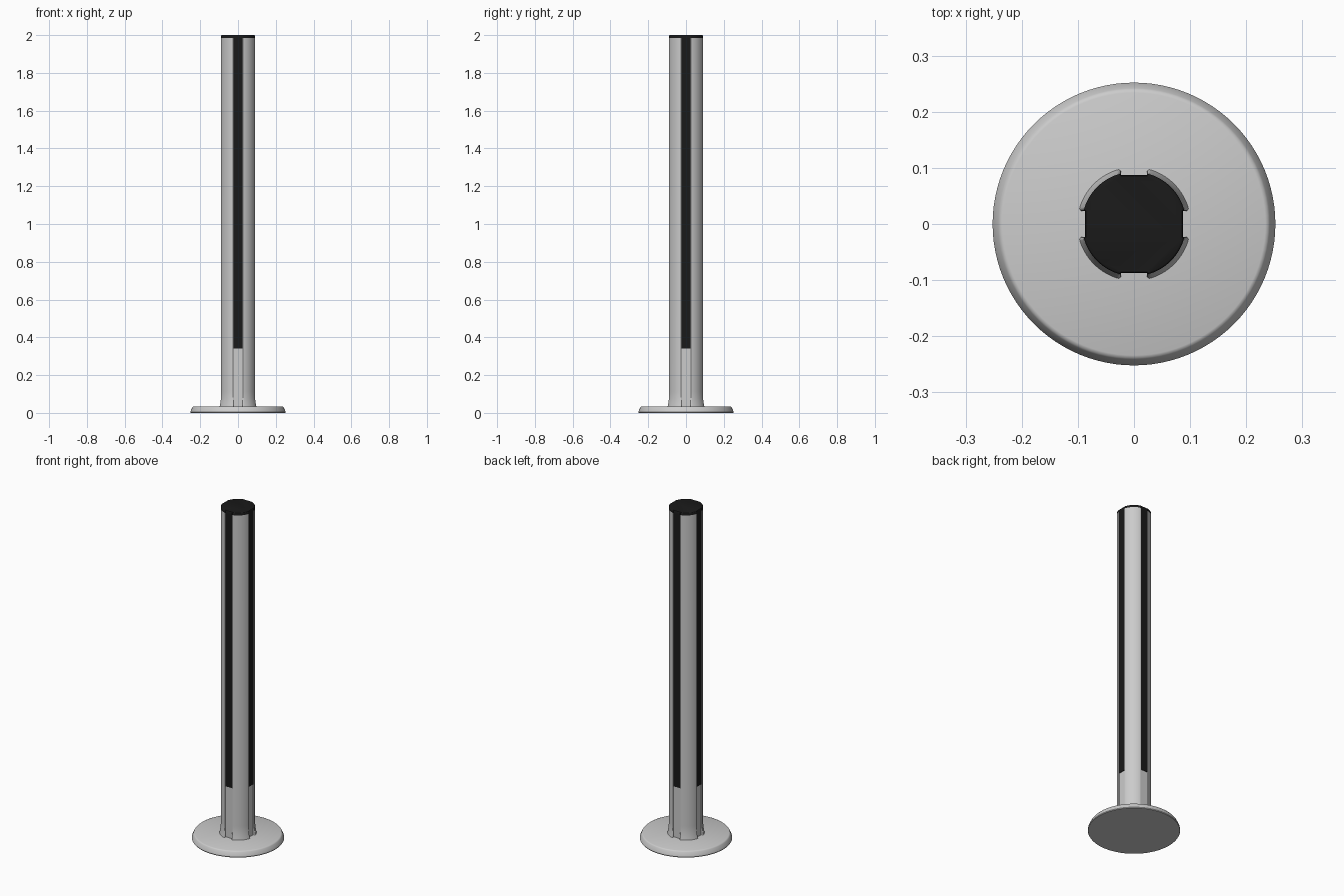
import bpy, bmesh, math

if "Cube" in bpy.data.objects:
    bpy.data.objects.remove(bpy.data.objects["Cube"])

black = bpy.data.materials.new("black")
black.diffuse_color = (0.01, 0.01, 0.01, 1)
black.use_nodes = True
black.node_tree.nodes["Principled BSDF"].inputs["Base Color"].default_value = black.diffuse_color

SLOT = 0.023    # half width of a slot
FLOOR = 0.085   # distance of the slot floor from the axis


def finish(name, bm, mat=None):
    bmesh.ops.recalc_face_normals(bm, faces=bm.faces)
    me = bpy.data.meshes.new(name)
    bm.to_mesh(me)
    bm.free()
    ob = bpy.data.objects.new(name, me)
    bpy.context.collection.objects.link(ob)
    if mat:
        me.materials.append(mat)
    bpy.ops.object.select_all(action='DESELECT')
    ob.select_set(True)
    bpy.context.view_layer.objects.active = ob
    bpy.ops.object.shade_smooth_by_angle(angle=math.radians(35))
    return ob


def section(r, floor=FLOOR, n=16):
    """Round outline with four slots on the axes and softened slot lips."""
    pts = []
    c = min(0.005, (r - floor) * 0.45)
    ctr = r - c
    a0 = math.asin((SLOT + c) / ctr)
    for q in range(4):
        quad = [(floor, SLOT)]
        cx, cy = ctr * math.cos(a0), ctr * math.sin(a0)
        for i in range(6):
            t = -math.pi / 2 + (a0 + math.pi / 2) * i / 5
            quad.append((cx + c * math.cos(t), cy + c * math.sin(t)))
        for i in range(1, n // 2 + 1):
            a = a0 + (math.pi / 4 - a0) * i / (n // 2)
            quad.append((r * math.cos(a), r * math.sin(a)))
        quad += [(y, x) for x, y in reversed(quad[:-1])]
        s, k = math.sin(q * math.pi / 2), math.cos(q * math.pi / 2)
        pts += [(x * k - y * s, x * s + y * k) for x, y in quad]
    return pts


def loft(name, levels, mat=None):
    bm = bmesh.new()
    rings = [[bm.verts.new((x, y, z)) for x, y in section(r, f)]
             for z, r, f in levels]
    for a, b in zip(rings, rings[1:]):
        for i in range(len(a)):
            j = (i + 1) % len(a)
            bm.faces.new((a[i], a[j], b[j], b[i]))
    bm.faces.new(rings[0])
    bm.faces.new(rings[-1])
    return finish(name, bm, mat)


def disc(name, profile, n=96):
    bm = bmesh.new()
    rings = [[bm.verts.new((r * math.cos(2 * math.pi * i / n),
                            r * math.sin(2 * math.pi * i / n), z))
              for i in range(n)] for r, z in profile]
    for a, b in zip(rings, rings[1:]):
        for i in range(n):
            j = (i + 1) % n
            bm.faces.new((a[i], a[j], b[j], b[i]))
    bm.faces.new(rings[0])
    bm.faces.new(rings[-1])
    return finish(name, bm)


# round foot with sloped edge
disc("base_plate", [(0.25, 0), (0.252, 0.004), (0.251, 0.009), (0.242, 0.029),
                    (0.239, 0.033), (0.234, 0.035)])

# slotted post with a flare at its foot
flare = [(0.035 + 0.08 * i / 8, 0.093 + 0.008 * (1 - i / 8) ** 2, FLOOR)
         for i in range(9)]
loft("post", flare + [(1.985, 0.093, FLOOR)])

# black top cap
loft("top_cap", [(1.985, 0.093, 0.0875), (1.996, 0.093, 0.0875),
                 (1.999, 0.0915, 0.0865), (2.0, 0.09, 0.0855)], black)

# black inlay strips in the four slots
for i, side in enumerate(("right", "back", "left", "front")):
    bm = bmesh.new()
    bmesh.ops.create_cube(bm, size=1)
    for v in bm.verts:
        v.co = (0.0845 + v.co.x * 0.006, v.co.y * 2 * SLOT,
                1.165 + v.co.z * 1.65)
    strip = finish("strip_" + side, bm, black)
    strip.rotation_euler.z = i * math.pi / 2
